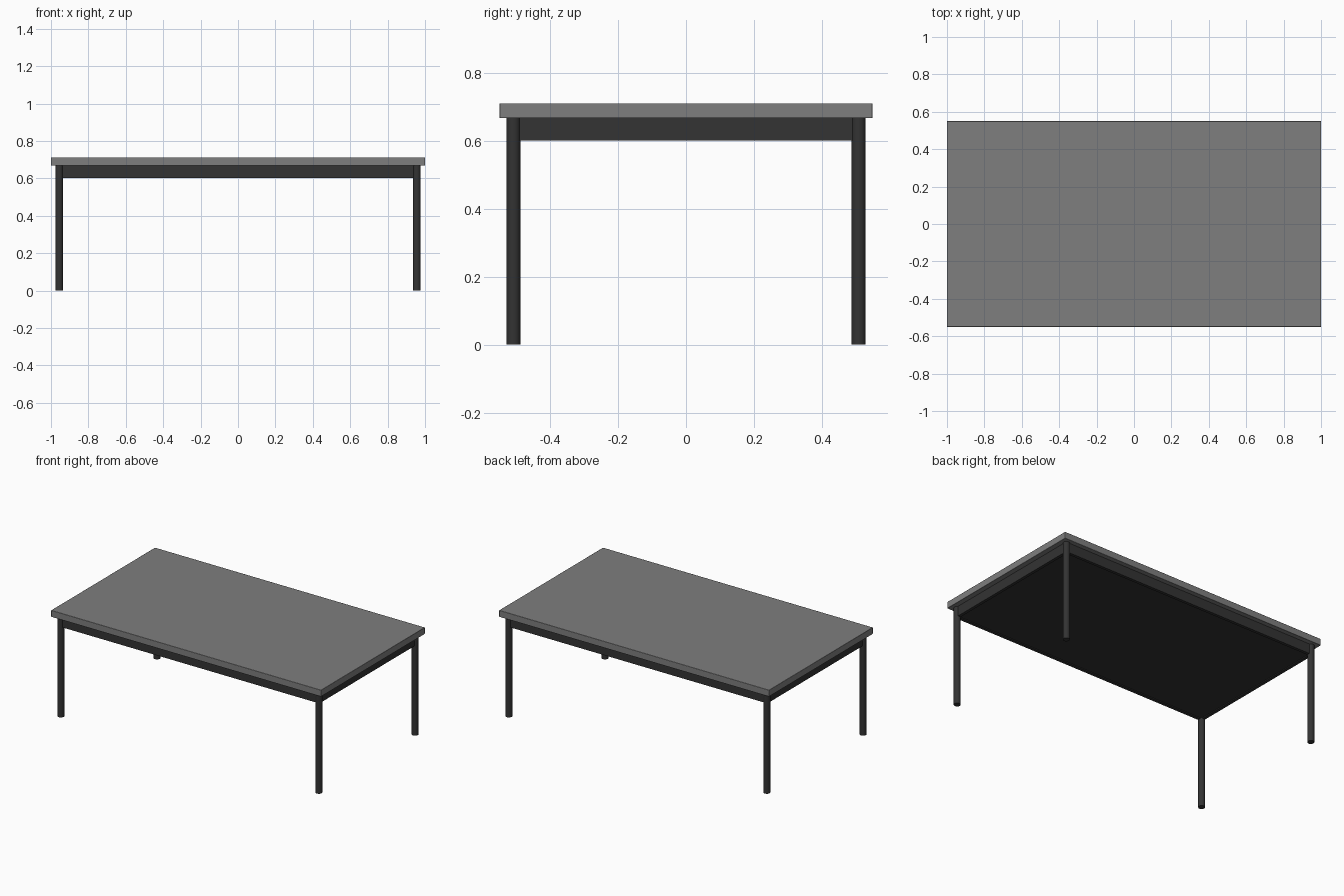
import bpy

if "Cube" in bpy.data.objects:
    bpy.data.objects.remove(bpy.data.objects["Cube"])


def finish(ob, name, colour):
    ob.name = name
    ob.data.materials.append(colour)
    bpy.ops.object.shade_smooth_by_angle()
    return ob


def box(name, size, centre, colour, bevel=0.0):
    bpy.ops.mesh.primitive_cube_add(size=1, location=centre)
    ob = bpy.context.object
    ob.scale = size
    bpy.ops.object.transform_apply(location=False, rotation=False, scale=True)
    if bevel:
        mod = ob.modifiers.new("Bevel", 'BEVEL')
        mod.width = bevel
        mod.segments = 2
    return finish(ob, name, colour)


def material(name, value):
    mat = bpy.data.materials.new(name)
    mat.diffuse_color = (value, value, value, 1)
    mat.use_nodes = True
    mat.node_tree.nodes["Principled BSDF"].inputs["Base Color"].default_value = mat.diffuse_color
    return mat


dark = material("dark_metal", 0.033)
grey = material("grey_laminate", 0.21)

TOP_Z, UNDER_Z, APRON_Z = 0.712, 0.668, 0.602
RADIUS, LEG_X, LEG_Y = 0.021, 0.956, 0.509
THICK = 0.02
RECESS = 0.006

# Tabletop slab
box("tabletop", (2, 1.1, TOP_Z - UNDER_Z), (0, 0, (TOP_Z + UNDER_Z) / 2), grey, 0.002)

# Round legs
for sx, side in ((-1, "left"), (1, "right")):
    for sy, end in ((-1, "front"), (1, "back")):
        bpy.ops.mesh.primitive_cylinder_add(
            vertices=32, radius=RADIUS, depth=UNDER_Z,
            location=(sx * LEG_X, sy * LEG_Y, UNDER_Z / 2))
        finish(bpy.context.object, f"{end}_{side}_leg", dark)

# Apron rails between the legs
h, z = UNDER_Z - APRON_Z, (UNDER_Z + APRON_Z) / 2
for s, end, side in ((-1, "front", "left"), (1, "back", "right")):
    box(f"{end}_apron", (2 * LEG_X, THICK, h), (0, s * LEG_Y, z), dark)
    box(f"{side}_apron", (THICK, 2 * LEG_Y, h), (s * LEG_X, 0, z), dark)

# Closed panel across the bottom of the frame, set slightly up from the rim
box("underside_panel", (2 * LEG_X - THICK, 2 * LEG_Y - THICK, h - RECESS),
    (0, 0, z + RECESS / 2), dark)
